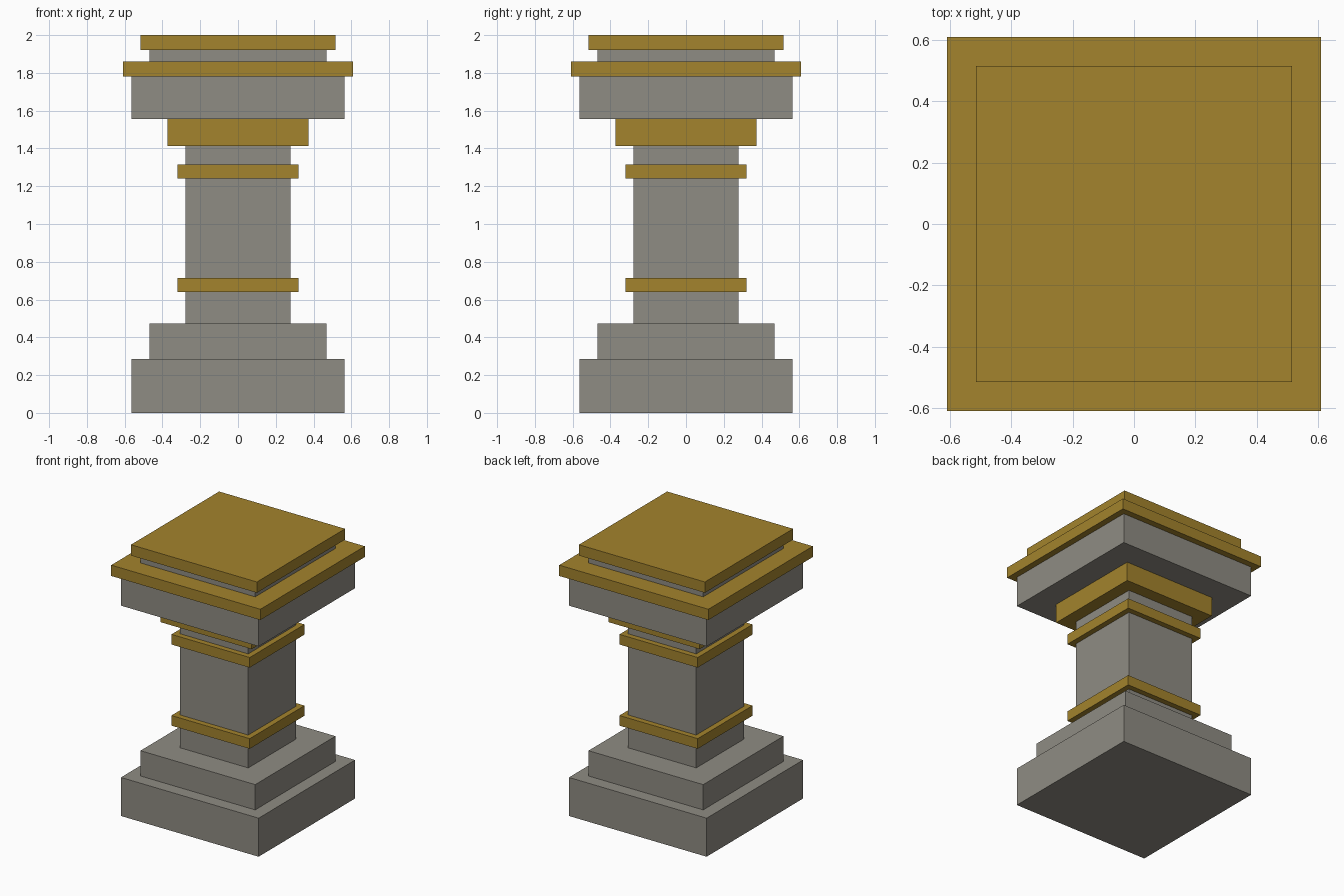
import bpy
import bmesh
from mathutils import Matrix

if "Cube" in bpy.data.objects:
    bpy.data.objects.remove(bpy.data.objects["Cube"])


def make_material(name, color):
    mat = bpy.data.materials.new(name)
    mat.diffuse_color = (*color, 1.0)
    mat.use_nodes = True
    mat.node_tree.nodes["Principled BSDF"].inputs["Base Color"].default_value = mat.diffuse_color
    return mat


stone = make_material("warm grey stone", (0.275, 0.262, 0.227))
gold = make_material("aged gold", (0.366, 0.227, 0.026))


def square_block(name, half, bottom, top, mat):
    """Square slab centred on the z axis between two heights."""
    bm = bmesh.new()
    size = Matrix.Diagonal((2 * half, 2 * half, top - bottom, 1))
    place = Matrix.Translation((0, 0, (bottom + top) / 2))
    bmesh.ops.create_cube(bm, size=1, matrix=place @ size)
    mesh = bpy.data.meshes.new(name)
    bm.to_mesh(mesh)
    bm.free()
    mesh.materials.append(mat)
    obj = bpy.data.objects.new(name, mesh)
    bpy.context.collection.objects.link(obj)


# Stepped base and shaft
square_block("base_plinth", 0.563, 0.0, 0.285, stone)
square_block("base_step", 0.469, 0.285, 0.472, stone)
square_block("shaft", 0.279, 0.472, 1.412, stone)

# Gold bands wrapped around the shaft
for name, bottom in (("lower_band", 0.64), ("upper_band", 1.24)):
    square_block(name, 0.32, bottom, bottom + 0.075, gold)

# Stacked capital
square_block("collar", 0.374, 1.412, 1.555, gold)
square_block("capital_block", 0.563, 1.555, 1.78, stone)
square_block("cornice", 0.61, 1.78, 1.86, gold)
square_block("cap_neck", 0.469, 1.86, 1.92, stone)
square_block("cap_slab", 0.515, 1.92, 2.0, gold)
